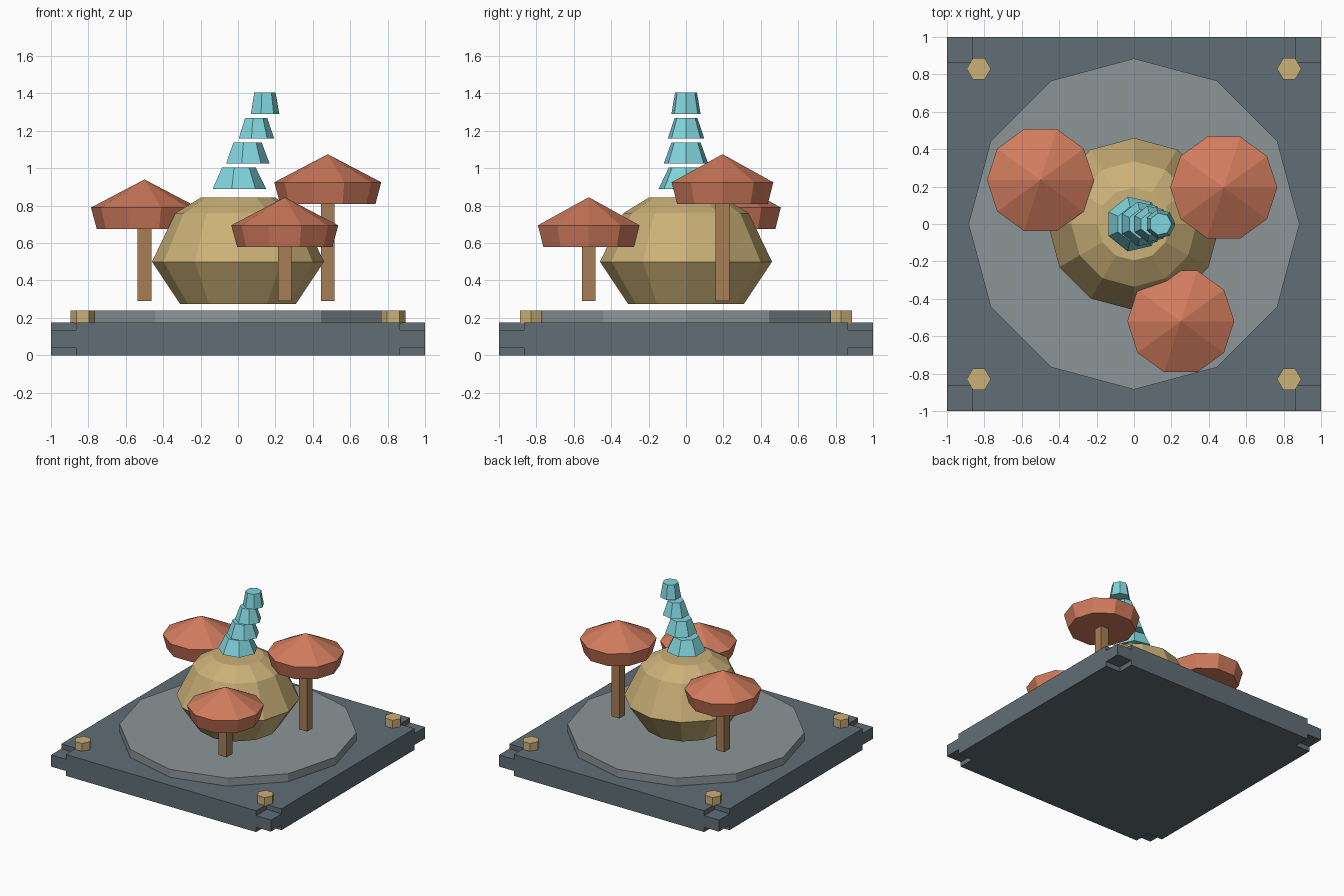
import bpy, bmesh
from math import cos, sin, tau

if "Cube" in bpy.data.objects:
    bpy.data.objects.remove(bpy.data.objects["Cube"])


def material(name, rgb):
    m = bpy.data.materials.new(name)
    m.diffuse_color = (*rgb, 1)
    m.use_nodes = True
    m.node_tree.nodes["Principled BSDF"].inputs["Base Color"].default_value = m.diffuse_color
    return m


SLATE = material("slate", (0.115, 0.155, 0.18))
STONE = material("stone", (0.26, 0.30, 0.31))
SAND = material("sand", (0.60, 0.44, 0.19))
CORAL = material("coral", (0.64, 0.20, 0.11))
WOOD = material("wood", (0.38, 0.21, 0.09))
CYAN = material("cyan", (0.22, 0.67, 0.73))


def finish(name, bm, mat, loc=(0, 0, 0)):
    bmesh.ops.recalc_face_normals(bm, faces=bm.faces)
    me = bpy.data.meshes.new(name)
    bm.to_mesh(me)
    bm.free()
    me.materials.append(mat)
    ob = bpy.data.objects.new(name, me)
    ob.location = loc
    bpy.context.collection.objects.link(ob)
    return ob


def lathe(name, profile, sides, mat, x=0, y=0):
    """Flat-faced turned solid from (radius, z) pairs, bottom to top."""
    bm = bmesh.new()
    rings = []
    for r, z in profile:
        if r == 0:
            rings.append([bm.verts.new((0, 0, z))] * sides)
        else:
            rings.append([bm.verts.new((r * cos(tau * i / sides), r * sin(tau * i / sides), z))
                          for i in range(sides)])
    for a, b in zip(rings, rings[1:]):
        for i in range(sides):
            j = (i + 1) % sides
            bm.faces.new(list(dict.fromkeys((a[i], a[j], b[j], b[i]))))
    for ring, (r, _) in ((rings[0], profile[0]), (rings[-1], profile[-1])):
        if r:
            bm.faces.new(ring)
    return finish(name, bm, mat, (x, y, 0))


def prism(name, outline, z0, z1, mat):
    """Vertical extrusion of an xy outline."""
    bm = bmesh.new()
    low = [bm.verts.new((x, y, z0)) for x, y in outline]
    top = [bm.verts.new((x, y, z1)) for x, y in outline]
    bm.faces.new(low)
    bm.faces.new(top)
    for i in range(len(low)):
        j = (i + 1) % len(low)
        bm.faces.new((low[i], low[j], top[j], top[i]))
    return finish(name, bm, mat)


def rect(x0, x1, y0, y1):
    return [(x0, y0), (x1, y0), (x1, y1), (x0, y1)]


# Base slab with square corner notches above and below thin corner plates
N = 0.865
quarter = [(1, -N), (1, N), (N, N)]
outline = []
for k in range(4):
    for x, y in quarter:
        for _ in range(k):
            x, y = -y, x
        outline.append((x, y))
prism("base_slab", outline, 0, 0.175, SLATE)
for sx in (-1, 1):
    for sy in (-1, 1):
        prism("base_corner", rect(sx * N, sx, sy * N, sy), 0.04, 0.135, SLATE)
        lathe("corner_bolt", [(0.065, 0.17), (0.065, 0.24)], 6, SAND, sx * 0.83, sy * 0.83)

# Twelve-sided stage
lathe("stage", [(0.885, 0.17), (0.885, 0.24)], 12, STONE)

# Floating faceted body
lathe("body", [(0.31, 0.275), (0.46, 0.50), (0.335, 0.76), (0.195, 0.845)], 12, SAND)

# Leaning stack of spire tiers
tiers = [(0.15, 0.095, 0.89, 1.003), (0.122, 0.08, 1.025, 1.137),
         (0.10, 0.062, 1.158, 1.27), (0.08, 0.06, 1.29, 1.405)]
for i, (r0, r1, z0, z1) in enumerate(tiers):
    lathe("spire_tier", [(r0, z0), (r1, z1)], 7, CYAN, 0.047 * i)

# Mushrooms: ten-sided cap on a square stem
for x, y, z in ((0.48, 0.195, 0.81), (-0.50, 0.235, 0.675), (0.25, -0.52, 0.58)):
    lathe("mushroom_cap", [(0.255, z), (0.286, z + 0.115), (0, z + 0.265)], 10, CORAL, x, y)
    prism("mushroom_stem", rect(x - 0.037, x + 0.037, y - 0.037, y + 0.037), 0.29, z + 0.01, WOOD)
